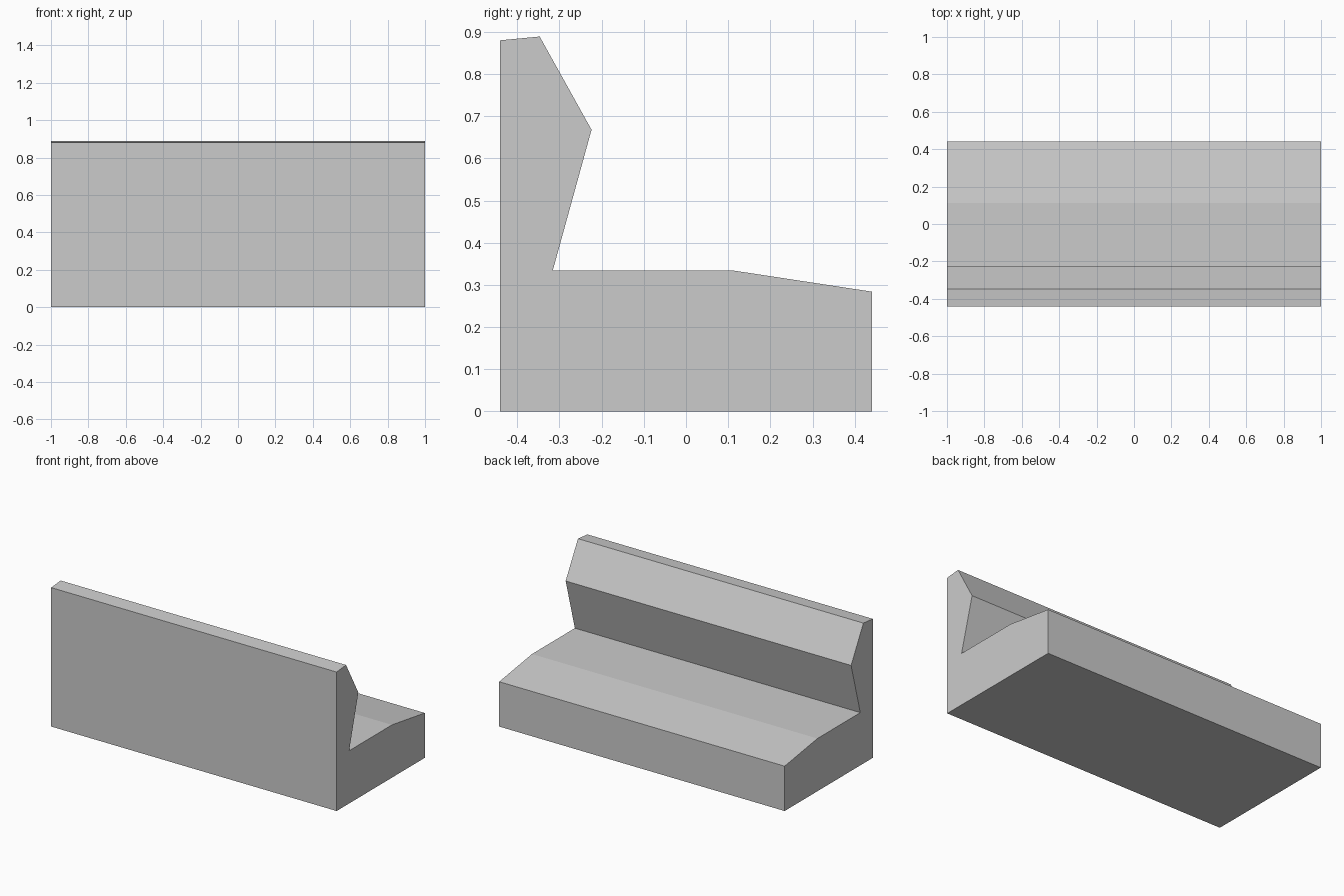
import bpy, bmesh

if "Cube" in bpy.data.objects:
    bpy.data.objects.remove(bpy.data.objects["Cube"])

# Side profile (y, z): back wall, angled backrest, seat with sloping front lip
PROFILE = [(-0.441, 0), (0.441, 0), (0.441, 0.284), (0.113, 0.334),
           (-0.316, 0.334), (-0.224, 0.668), (-0.347, 0.889), (-0.441, 0.88)]
LENGTH = 2.0

# Bench body: profile face extruded along x
bm = bmesh.new()
end = bm.faces.new([bm.verts.new((-LENGTH / 2, y, z)) for y, z in PROFILE])
extruded = bmesh.ops.extrude_face_region(bm, geom=[end], use_keep_orig=True)
verts = [g for g in extruded["geom"] if isinstance(g, bmesh.types.BMVert)]
bmesh.ops.translate(bm, vec=(LENGTH, 0, 0), verts=verts)
bmesh.ops.recalc_face_normals(bm, faces=bm.faces)

mesh = bpy.data.meshes.new("bench")
bm.to_mesh(mesh)
bm.free()
bench = bpy.data.objects.new("bench", mesh)
bpy.context.collection.objects.link(bench)
